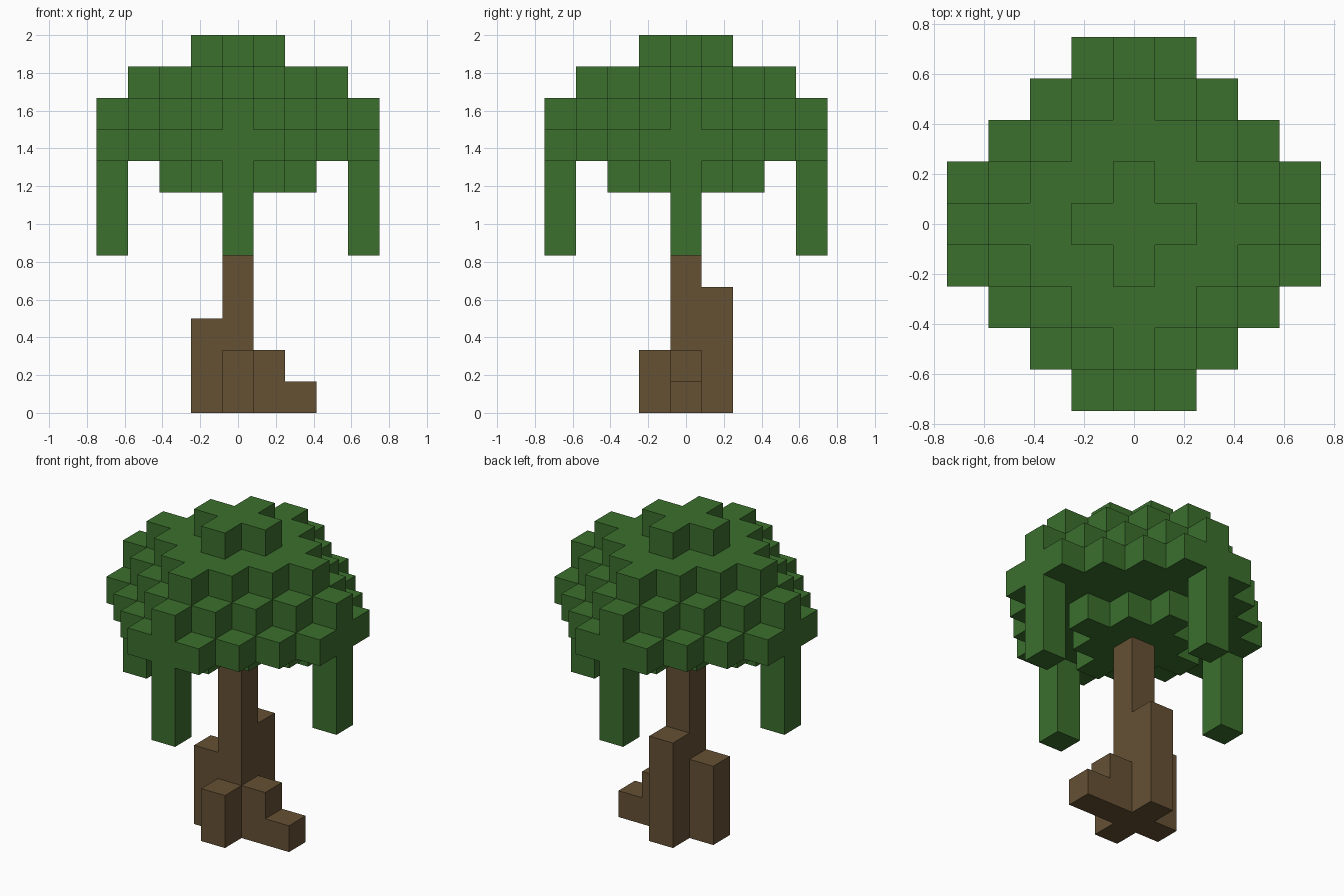
import bpy
import bmesh
from mathutils import Vector

UNIT = 1 / 6  # edge of one block

cube = bpy.data.objects.get("Cube")
if cube:
    bpy.data.objects.remove(cube, do_unlink=True)


def make_material(name, rgb):
    mat = bpy.data.materials.new(name)
    mat.use_nodes = True
    mat.diffuse_color = (*rgb, 1)
    mat.node_tree.nodes["Principled BSDF"].inputs["Base Color"].default_value = (*rgb, 1)
    return mat


def diamond(radius, layer, limit=4):
    """Stepped diamond of blocks in one layer, clipped to a square."""
    span = range(-limit, limit + 1)
    return {(x, y, layer) for x in span for y in span if abs(x) + abs(y) <= radius}


def column(x, y, bottom, top):
    return {(x, y, z) for z in range(bottom, top)}


def build_blocks(name, cells, solid, mat):
    """Mesh the blocks, keeping only faces that border empty space."""
    bm = bmesh.new()
    for cell in cells:
        centre = Vector(cell) + Vector((0, 0, 0.5))
        for axis in range(3):
            for sign in (-1, 1):
                normal = Vector((0, 0, 0))
                normal[axis] = sign
                if tuple(int(c + n) for c, n in zip(cell, normal)) in solid:
                    continue
                u = Vector((0, 0, 0))
                u[(axis + 1) % 3] = 0.5
                v = normal.cross(u)
                mid = centre + normal / 2
                corners = (mid - u - v, mid + u - v, mid + u + v, mid - u + v)
                bm.faces.new([bm.verts.new(c * UNIT) for c in corners])
    bmesh.ops.remove_doubles(bm, verts=bm.verts[:], dist=0.001)
    mesh = bpy.data.meshes.new(name)
    bm.to_mesh(mesh)
    bm.free()
    mesh.materials.append(mat)
    bpy.context.collection.objects.link(bpy.data.objects.new(name, mesh))


leaf_green = make_material("leaf green", (0.045, 0.162, 0.027))
bark_brown = make_material("bark brown", (0.130, 0.082, 0.034))

# Trunk with stepped roots
trunk = column(0, 0, 0, 7)
roots = (column(-1, 0, 0, 3) | column(1, 0, 0, 2) | column(2, 0, 0, 1)
         | column(0, 1, 0, 4) | column(0, -1, 0, 2))

# Canopy: stacked diamonds from the underside to the crown
canopy = set()
for layer, radius in ((7, 2), (8, 5), (9, 4), (10, 3), (11, 1)):
    canopy |= diamond(radius, layer)

# Hanging foliage on the four sides
vines = set()
for x, y in ((4, 0), (-4, 0), (0, 4), (0, -4)):
    vines |= column(x, y, 5, 8)

solid = trunk | roots | canopy | vines
build_blocks("trunk", trunk, solid, bark_brown)
build_blocks("roots", roots, solid, bark_brown)
build_blocks("canopy", canopy, solid, leaf_green)
build_blocks("hanging_foliage", vines, solid, leaf_green)
